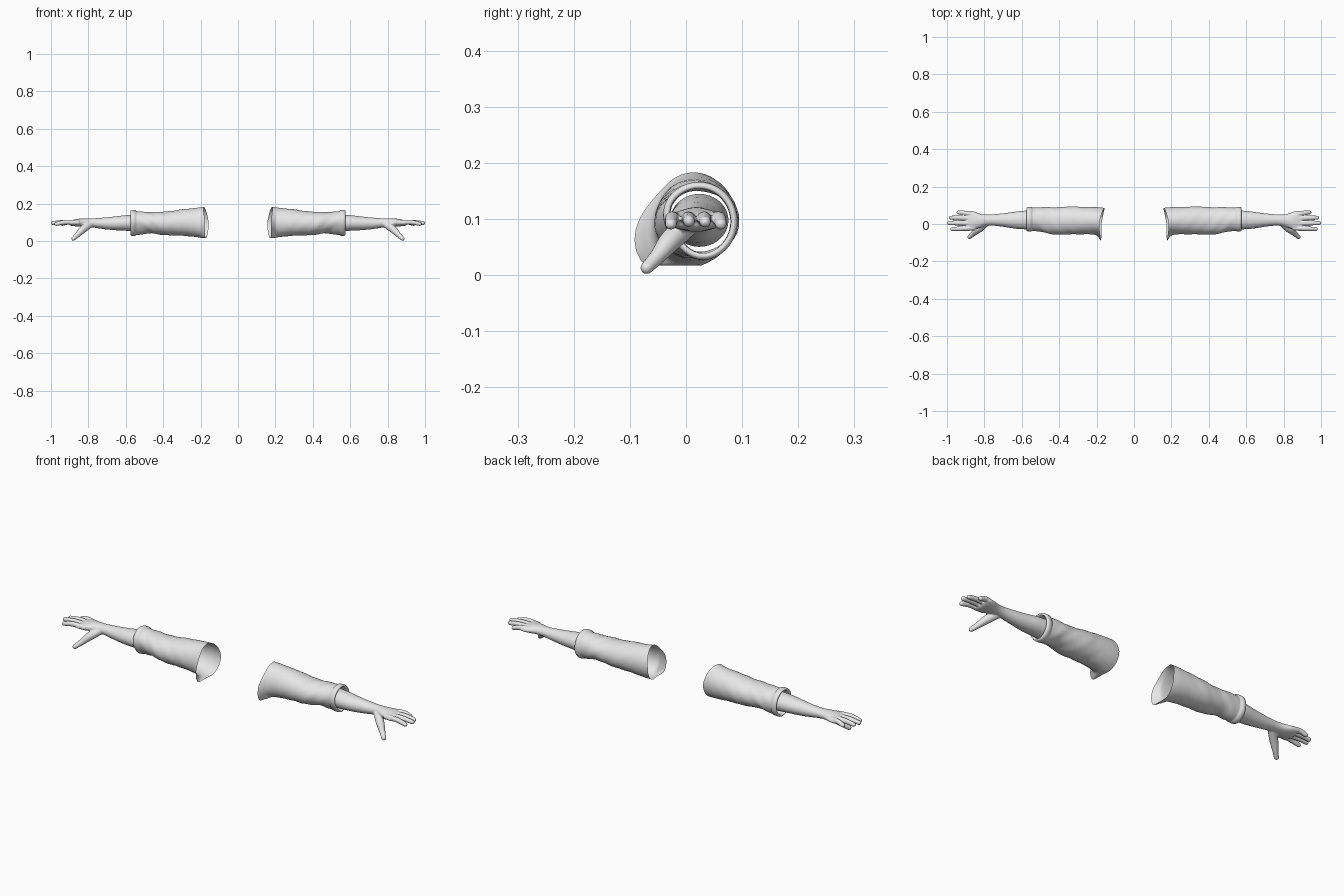
import bpy, bmesh, math
from mathutils import Vector

if "Cube" in bpy.data.objects:
    bpy.data.objects.remove(bpy.data.objects["Cube"])

fabric = bpy.data.materials.new("light_grey")
fabric.diffuse_color = (0.8, 0.8, 0.8, 1)
fabric.use_nodes = True
fabric.node_tree.nodes["Principled BSDF"].inputs["Base Color"].default_value = fabric.diffuse_color
SIDES = 40


def loft(bm, rings, caps=False):
    """Skin a list of point rings; optionally close both ends."""
    loops = [[bm.verts.new(p) for p in ring] for ring in rings]
    n = len(loops[0])
    for a, b in zip(loops, loops[1:]):
        for i in range(n):
            j = (i + 1) % n
            bm.faces.new((a[i], a[j], b[j], b[i]))
    if caps:
        bm.faces.new(loops[0][::-1])
        bm.faces.new(loops[-1])


def smooth_rows(rows, steps):
    """Catmull-Rom interpolation of rows of numbers."""
    out = []
    for k in range(len(rows) - 1):
        p0, p1, p2, p3 = (rows[max(0, min(len(rows) - 1, k + d))] for d in (-1, 0, 1, 2))
        for s in range(steps):
            t = s / steps
            out.append([0.5 * (2 * b + (c - a) * t + (2 * a - 5 * b + 4 * c - d) * t * t
                               + (3 * b - a - 3 * c + d) * t ** 3)
                        for a, b, c, d in zip(p0, p1, p2, p3)])
    out.append(list(rows[-1]))
    return out


def tube(bm, path, n=16):
    """Round tube along (x, y, z, radius) rows with a rounded tip."""
    rows = smooth_rows(path, 4)
    end, prev = Vector(rows[-1][:3]), Vector(rows[-2][:3])
    direction, r = (end - prev).normalized(), rows[-1][3]
    for a in (25, 50, 70, 84):
        a = math.radians(a)
        rows.append([*(end + direction * r * math.sin(a)), r * math.cos(a)])
    rings = []
    for k, row in enumerate(rows):
        lo, hi = rows[max(0, k - 1)], rows[min(len(rows) - 1, k + 1)]
        axis = (Vector(hi[:3]) - Vector(lo[:3])).normalized()
        u = axis.cross(Vector((0, 0.3, 1))).normalized()
        v = axis.cross(u)
        rings.append([Vector(row[:3]) + row[3] * (u * math.cos(t) + v * math.sin(t))
                      for t in (2 * math.pi * i / n for i in range(n))])
    loft(bm, rings, True)


def finish(bm, name):
    bmesh.ops.recalc_face_normals(bm, faces=bm.faces)
    for f in bm.faces:
        f.smooth = True
    mesh = bpy.data.meshes.new(name)
    bm.to_mesh(mesh)
    bm.free()
    mesh.materials.append(fabric)
    ob = bpy.data.objects.new(name, mesh)
    bpy.context.collection.objects.link(ob)
    return ob


def mirror(ob):
    m = ob.modifiers.new("mirror", "MIRROR")
    m.use_mirror_merge = False


# --- Sleeves: x, y min, y max, z min, z max, bulge towards the lower front
body = [(0.172, -0.058, 0.086, 0.018, 0.183, 0.045),
        (0.186, -0.055, 0.088, 0.019, 0.181, 0.026),
        (0.205, -0.052, 0.090, 0.021, 0.179, 0.010),
        (0.26, -0.052, 0.092, 0.026, 0.173, 0.004),
        (0.34, -0.055, 0.093, 0.030, 0.163, 0.002),
        (0.42, -0.055, 0.090, 0.035, 0.156, 0.000),
        (0.47, -0.050, 0.090, 0.040, 0.154, -0.004),
        (0.51, -0.044, 0.088, 0.034, 0.157, -0.008),
        (0.545, -0.041, 0.087, 0.030, 0.160, -0.011)]
cuff = [(0.548, -0.046, 0.092, 0.026, 0.165, -0.012),
        (0.566, -0.046, 0.092, 0.025, 0.166, -0.013),
        (0.573, -0.043, 0.089, 0.028, 0.163, -0.013),
        (0.575, -0.038, 0.084, 0.033, 0.158, -0.013),
        (0.571, -0.034, 0.080, 0.037, 0.154, -0.013),
        (0.54, -0.033, 0.079, 0.038, 0.153, -0.013),
        (0.50, -0.036, 0.081, 0.040, 0.150, -0.008)]


def sleeve_ring(row):
    x, y0, y1, z0, z1, bulge = row
    ring = []
    opening = max(0, 1 - (x - 0.172) / 0.05)
    folds = max(0, min(1, (x - 0.22) / 0.08, (0.545 - x) / 0.04))
    for i in range(SIDES):
        t = 2 * math.pi * i / SIDES
        c, s = math.cos(t), math.sin(t)
        extra = bulge * max(0, math.cos(t - math.radians(215))) ** 3
        extra += folds * 0.0022 * math.sin(62 * x + 3 * t) * math.sin(2 * t + 25 * x)
        y = (y0 + y1) / 2 + c * ((y1 - y0) / 2 + extra)
        z = (z0 + z1) / 2 + s * ((z1 - z0) / 2 + extra)
        # the opening reaches further inward at the back
        dx = opening * (0.012 * max(0, s) - 0.015 * max(0, c) + 0.004 * max(0, -c))
        ring.append((x + dx, y, max(z, 0.017)))
    return ring


bm = bmesh.new()
loft(bm, [sleeve_ring(r) for r in smooth_rows(body, 4) + cuff])
mirror(finish(bm, "sleeves"))

# --- Forearm and palm: x, y min, y max, z min, z max
arm = [(0.50, -0.028, 0.076, 0.050, 0.145),
       (0.60, -0.028, 0.070, 0.055, 0.138),
       (0.66, -0.021, 0.062, 0.058, 0.131),
       (0.72, -0.012, 0.055, 0.064, 0.125),
       (0.78, -0.008, 0.050, 0.073, 0.121),
       (0.82, -0.018, 0.054, 0.076, 0.121),
       (0.86, -0.032, 0.068, 0.078, 0.118),
       (0.89, -0.038, 0.071, 0.081, 0.111),
       (0.902, -0.032, 0.064, 0.087, 0.105)]
bm = bmesh.new()
rings = []
for x, y0, y1, z0, z1 in smooth_rows(arm, 5):
    rings.append([(x, (y0 + y1) / 2 + (y1 - y0) / 2 * math.cos(t),
                   (z0 + z1) / 2 + (z1 - z0) / 2 * math.sin(t))
                  for t in (2 * math.pi * i / SIDES for i in range(SIDES))])
loft(bm, rings, True)

# --- Fingers: base y, tip y, tip x, tip z
for yb, yt, xt, zt in ((-0.023, -0.027, 0.972, 0.091), (0.004, 0.005, 0.990, 0.096),
                       (0.031, 0.034, 0.980, 0.095), (0.055, 0.062, 0.938, 0.091)):
    xm = (0.87 + xt) / 2
    tube(bm, [(0.85, yb * 0.9, 0.098, 0.013), (xm, (yb + yt) / 2, 0.101, 0.0125),
              (xt, yt, zt, 0.0105)])

# --- Thumb
tube(bm, [(0.79, 0.006, 0.090, 0.019), (0.828, -0.026, 0.063, 0.020),
          (0.857, -0.050, 0.034, 0.0145), (0.880, -0.070, 0.013, 0.0115)])

hands = finish(bm, "forearms_and_hands")
blend = hands.modifiers.new("blend", "REMESH")
blend.mode = "VOXEL"
blend.voxel_size = 0.003
blend.use_smooth_shade = True
soft = hands.modifiers.new("soften", "SMOOTH")
soft.factor = 0.5
soft.iterations = 4
mirror(hands)
